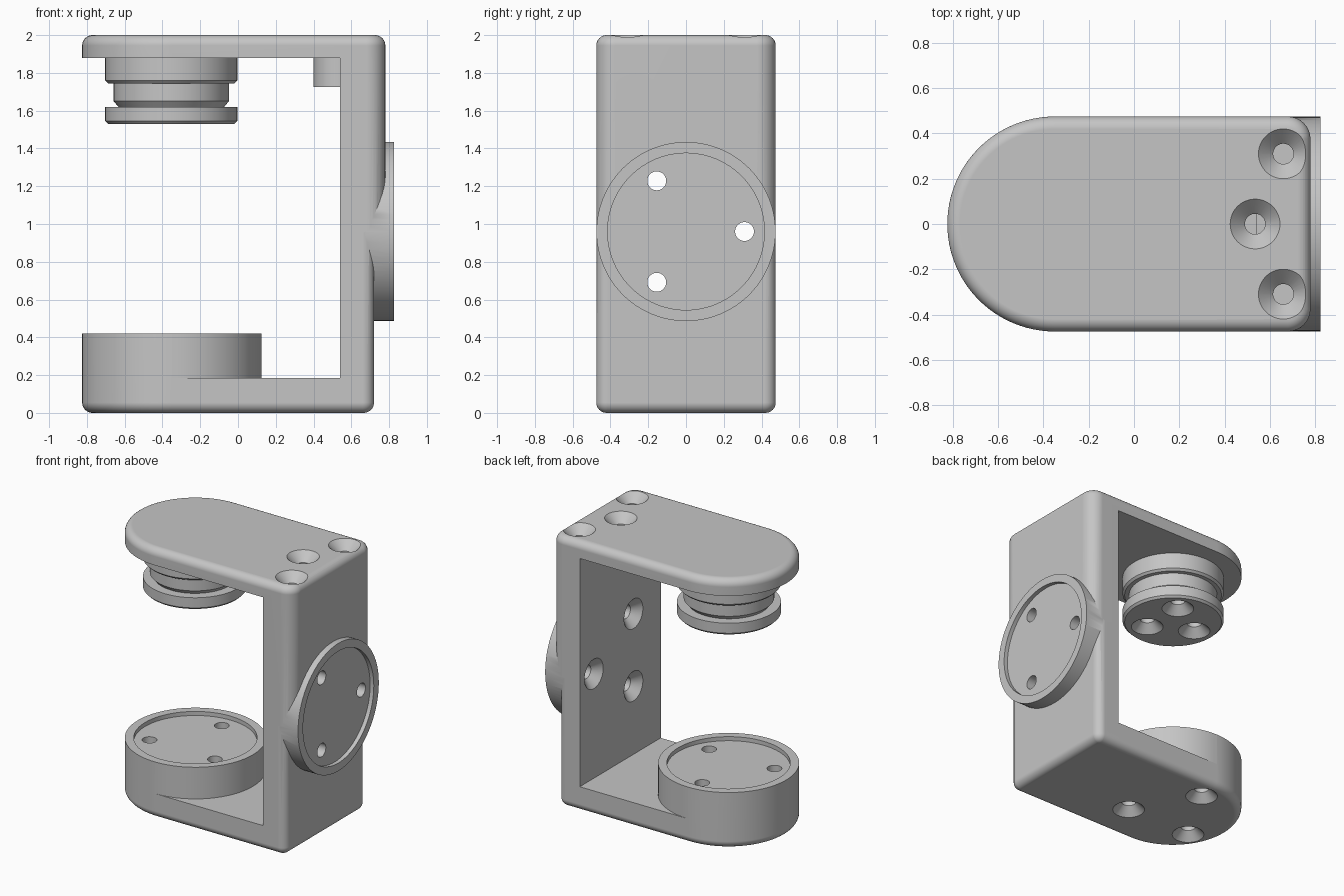
import bpy, bmesh, math
from mathutils import Vector

if "Cube" in bpy.data.objects:
    bpy.data.objects.remove(bpy.data.objects["Cube"])

CX, R = -0.35, 0.475      # centre and radius of the rounded end
BEV = 0.055               # edge rounding

grey = bpy.data.materials.new("grey")
grey.diffuse_color = (0.56, 0.56, 0.56, 1)
grey.use_nodes = True
grey.node_tree.nodes["Principled BSDF"].inputs["Base Color"].default_value = grey.diffuse_color


def arc(cx, cy, r, a0, a1, n):
    return [(cx + r * math.cos(math.radians(a0 + (a1 - a0) * k / n)),
             cy + r * math.sin(math.radians(a0 + (a1 - a0) * k / n))) for k in range(n + 1)]


def loft(name, rings):
    """Closed solid through a stack of equal-length rings of 3D points."""
    bm = bmesh.new()
    rows = [[bm.verts.new(p) for p in ring] for ring in rings]
    n = len(rows[0])
    for a, b in zip(rows, rows[1:]):
        for i in range(n):
            j = (i + 1) % n
            bm.faces.new((a[i], a[j], b[j], b[i]))
    bm.faces.new(rows[0][::-1])
    bm.faces.new(rows[-1])
    bmesh.ops.recalc_face_normals(bm, faces=bm.faces)
    mesh = bpy.data.meshes.new(name)
    bm.to_mesh(mesh)
    bm.free()
    mesh.materials.append(grey)
    ob = bpy.data.objects.new(name, mesh)
    bpy.context.collection.objects.link(ob)
    return ob


def lathe(name, profile, origin, axis=(0, 0, 1), seg=64):
    """Turned solid: profile is (radius, distance along axis)."""
    q = Vector(axis).to_track_quat('Z', 'Y')
    o = Vector(origin)
    return loft(name, [[o + q @ Vector((x, y, t)) for x, y in arc(0, 0, r, 0, 360, seg)[:-1]]
                       for r, t in profile])


def prism(name, pts, z0, z1):
    return loft(name, [[(x, y, z) for x, y in pts] for z in (z0, z1)])


def boolean(ob, tool, op='DIFFERENCE'):
    tool.hide_render = True
    mod = ob.modifiers.new("bool", 'BOOLEAN')
    mod.operation, mod.solver, mod.object = op, 'EXACT', tool
    bpy.context.view_layer.objects.active = ob
    bpy.ops.object.modifier_apply(modifier=mod.name)
    bpy.data.objects.remove(tool)


def screw_hole(ob, origin, axis, depth, r=0.05):
    """Countersunk hole starting at a surface point."""
    boolean(ob, lathe("hole_cutter", [(0.13, -0.02), (r, 0.11 - r), (r, depth)],
                      origin, axis, 48))


def finish(ob):
    bpy.ops.object.select_all(action='DESELECT')
    ob.select_set(True)
    bpy.context.view_layer.objects.active = ob
    bpy.ops.object.shade_smooth_by_angle(angle=math.radians(30))
    mod = ob.modifiers.new("normals", 'WEIGHTED_NORMAL')
    mod.keep_sharp = True


def plan(inset, xr, rc, z):
    """Outline with a round left end and rounded right corners."""
    pts = arc(CX, 0, R - inset, 90, 270, 48)
    pts += arc(xr - rc, -R + rc, rc - inset, -90, 0, 8)
    pts += arc(xr - rc, R - rc, rc - inset, 0, 90, 8)
    return [(x, y, z) for x, y in pts]


# Outer block: rounded bottom, small step halfway up the back, rounded top
LOW, HIGH = (0.72, 0.06), (0.78, 0.10)
steps = [math.pi / 2 * k / 8 for k in range(9)]
rings = [plan(BEV * (1 - math.sin(a)), *LOW, BEV * (1 - math.cos(a))) for a in steps]
rings += [plan(0, *LOW, 0.955), plan(0, *HIGH, 0.965)]
rings += [plan(BEV * (1 - math.sin(a)), *HIGH, 2 - BEV * (1 - math.cos(a))) for a in steps[::-1]]
bracket = loft("c_bracket", rings)

# Open throat, and the floor pocket that leaves the round base cup standing
boolean(bracket, prism("throat_cutter", [(-1, -1), (0.54, -1), (0.54, 1), (-1, 1)], 0.42, 1.88))
pocket = arc(CX, 0, R - 0.0005, 90, -90, 48) + [(CX, -1), (0.54, -1), (0.54, 1), (CX, 1)]
boolean(bracket, prism("floor_cutter", pocket, 0.185, 0.6))

# Round mounting disc on the back and the screw boss under the top
boolean(bracket, lathe("back_disc", [(0.474, 0), (0.474, 0.225)], (0.6, 0, 0.96), (1, 0, 0), 96), 'UNION')
boolean(bracket, lathe("screw_boss", [(0.135, 0), (0.135, 0.2)], (0.535, 0, 1.725)), 'UNION')

# Shallow recesses in the base cup and the back disc
boolean(bracket, lathe("cup_recess", [(0.415, 0), (0.415, 0.2)], (CX, 0, 0.39), seg=96))
boolean(bracket, lathe("disc_recess", [(0.415, 0), (0.415, 0.2)], (0.795, 0, 0.96), (1, 0, 0), 96))

# Screw holes: three in the base, three in the wall, three in the top
for k in range(3):
    a = math.radians(90 + 120 * k)
    screw_hole(bracket, (CX + 0.31 * math.cos(a), 0.31 * math.sin(a), 0), (0, 0, 1), 0.6)
    a = math.radians(120 * k)
    screw_hole(bracket, (0.54, 0.31 * math.cos(a), 0.96 + 0.31 * math.sin(a)), (1, 0, 0), 0.5)
for x, y in ((0.535, 0), (0.66, 0.31), (0.66, -0.31)):
    screw_hole(bracket, (x, y, 2), (0, 0, -1), 0.285, 0.045)
finish(bracket)

# Grooved plug hanging under the top, with three screw holes
plug = lathe("grooved_plug", [(0.335, 1.53), (0.35, 1.545), (0.35, 1.62), (0.28, 1.62),
                              (0.305, 1.65), (0.305, 1.745), (0.335, 1.745), (0.35, 1.76),
                              (0.35, 1.88)], (-0.353, 0, 0), seg=96)
for k in range(3):
    a = math.radians(60 + 120 * k)
    screw_hole(plug, (-0.353 + 0.19 * math.cos(a), 0.19 * math.sin(a), 1.53), (0, 0, 1), 0.3)
finish(plug)
